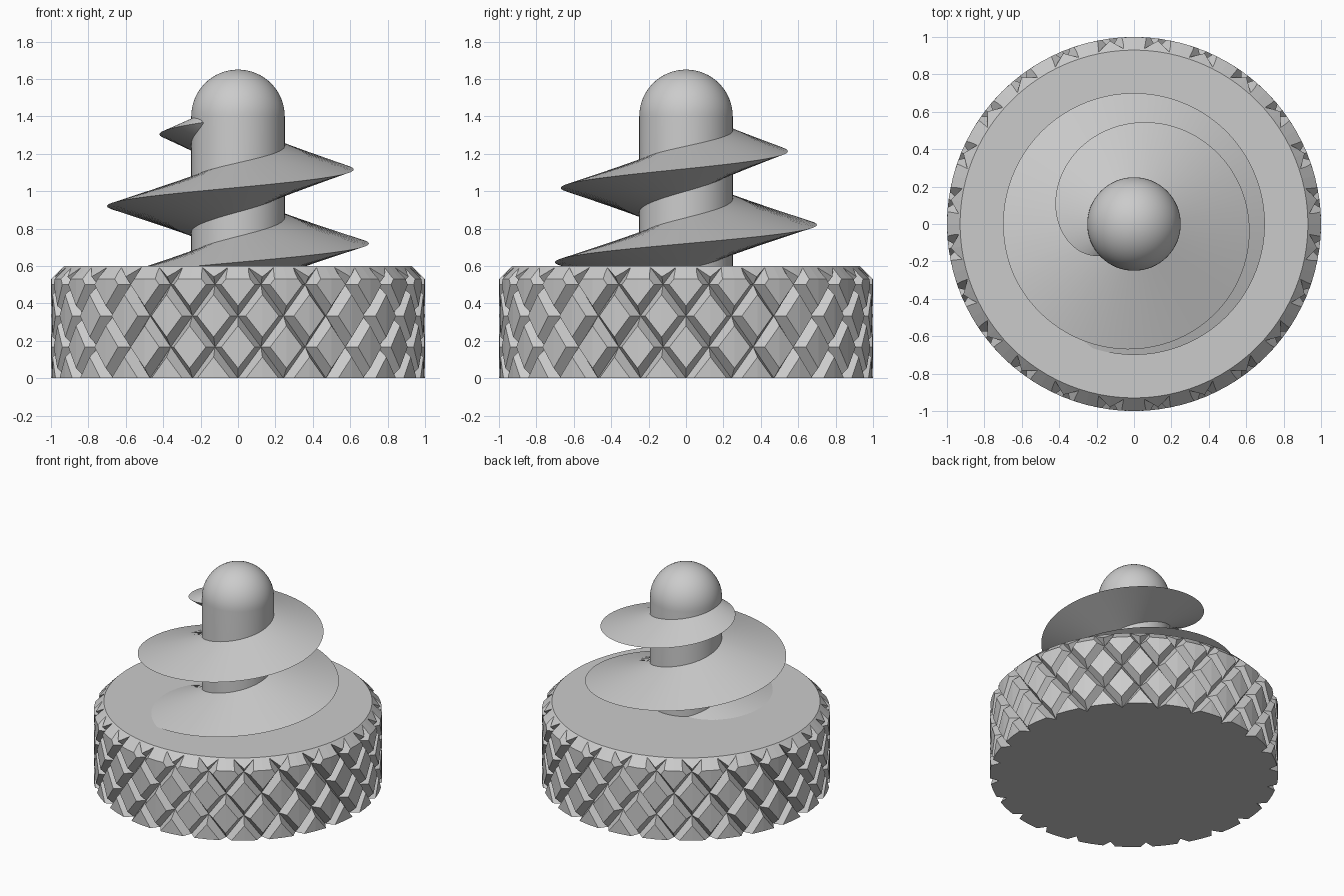
import bpy, bmesh, math
from mathutils import Vector

cube = bpy.data.objects.get("Cube")
if cube:
    bpy.data.objects.remove(cube, do_unlink=True)

grey = bpy.data.materials.new("plain_grey")
grey.use_nodes = True
grey.diffuse_color = (0.6, 0.6, 0.6, 1)
grey.node_tree.nodes["Principled BSDF"].inputs["Base Color"].default_value = (0.6, 0.6, 0.6, 1)


def polar(r, a, z):
    return Vector((r * math.cos(a), r * math.sin(a), z))


def finish(bm, name, smooth=None):
    bmesh.ops.remove_doubles(bm, verts=bm.verts, dist=1e-5)
    bmesh.ops.recalc_face_normals(bm, faces=bm.faces)
    mesh = bpy.data.meshes.new(name)
    bm.to_mesh(mesh)
    bm.free()
    mesh.materials.append(grey)
    ob = bpy.data.objects.new(name, mesh)
    bpy.context.collection.objects.link(ob)
    bpy.ops.object.select_all(action='DESELECT')
    ob.select_set(True)
    bpy.context.view_layer.objects.active = ob
    if smooth:
        bpy.ops.object.shade_smooth_by_angle(angle=math.radians(smooth))
    return ob


def lathe(profile, steps, name, smooth=None):
    bm = bmesh.new()
    vs = [bm.verts.new((r, 0, z)) for r, z in profile]
    es = [bm.edges.new(p) for p in zip(vs, vs[1:])]
    bmesh.ops.spin(bm, geom=vs + es, axis=(0, 0, 1), cent=(0, 0, 0),
                   angle=math.tau, steps=steps)
    return finish(bm, name, smooth)


# Knurled base: a lattice of raised, flat-topped diamonds with grooves between
COUNT, ROW, VALLEY, FLAT = 24, 1 / 6, 0.94, 0.68
half = math.pi / COUNT
bm = bmesh.new()
for row in range(-1, 5):
    for i in range(COUNT):
        a = (2 * i + (row + 1) % 2) * half - math.pi / 2
        z = row * ROW
        dirs = [(1, 0), (0, 1), (-1, 0), (0, -1)]
        rim = [bm.verts.new(polar(VALLEY, a + u * half, z + v * ROW)) for u, v in dirs]
        top = [bm.verts.new(polar(1, a + u * half * FLAT, z + v * ROW * FLAT)) for u, v in dirs]
        mid = bm.verts.new(polar(1, a, z))
        for k in range(4):
            n = (k + 1) % 4
            bm.faces.new((rim[k], rim[n], top[n], top[k]))
            bm.faces.new((top[k], top[n], mid))
bmesh.ops.remove_doubles(bm, verts=bm.verts, dist=1e-4)
# Close both open ends with fans so the lattice is a solid
border = [e for e in bm.edges if e.is_boundary]
poles = [bm.verts.new((0, 0, z)) for z in (-1, 2)]
for e in border:
    pole = poles[0 if e.verts[0].co.z < 0.3 else 1]
    bm.faces.new((e.verts[0], e.verts[1], pole))
base = finish(bm, "knurled_base")

# Trim the base flat at both ends, with a chamfer at the top
trim = lathe([(0, 0), (1.05, 0), (1.05, 0.48), (0.93, 0.6), (0, 0.6)], 96, "base_trim")
trim.hide_render = True
cut = base.modifiers.new("trim", 'BOOLEAN')
cut.operation, cut.solver, cut.object = 'INTERSECT', 'EXACT', trim
bpy.context.view_layer.objects.active = base
bpy.ops.object.modifier_apply(modifier=cut.name)
bpy.data.objects.remove(trim, do_unlink=True)

# Shaft with a round top
R = 0.25
dome = [(R * math.cos(t), 1.4 + R * math.sin(t))
        for t in (i * math.pi / 32 for i in range(16))]
lathe([(0, 0.5), (R, 0.5)] + dome + [(0, 1.4 + R)], 64, "shaft", 30)

# Screw fin: pointed section that climbs 0.4 per turn and tapers into the shaft
PITCH, TOP, END = 0.4, 1.368, 223
bm = bmesh.new()
rings = []
for left in range(840, -1, -4):
    a = math.radians(END - left)
    z = TOP - PITCH * left / 360
    grow = min(1, math.log(1 + left / 30) / math.log(1 + 380 / 30))
    h = 0.14 * grow ** 0.65 + 0.001
    section = [(R - 0.01, -h), (R + 0.45 * grow, 0), (R - 0.01, h)]
    rings.append([bm.verts.new(polar(r, a, z + dz)) for r, dz in section])
for lo, hi in zip(rings, rings[1:]):
    for k in range(3):
        n = (k + 1) % 3
        bm.faces.new((lo[k], lo[n], hi[n], hi[k]))
bm.faces.new(rings[0])
bm.faces.new(rings[-1])
finish(bm, "screw_fin", 25)
